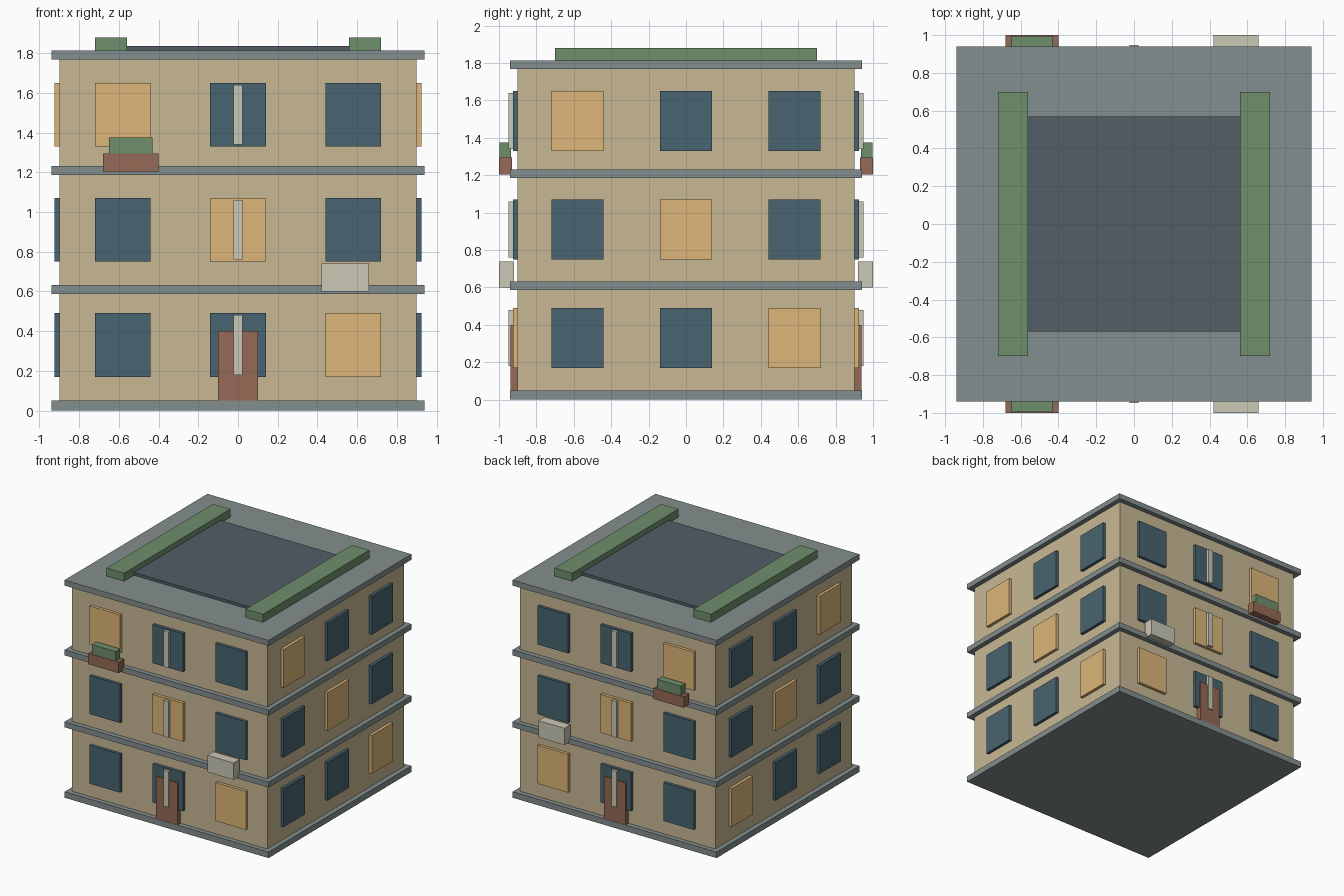
import bpy
import bmesh
from mathutils import Matrix, Vector

if "Cube" in bpy.data.objects:
    bpy.data.objects.remove(bpy.data.objects["Cube"])


def material(name, rgb):
    m = bpy.data.materials.new(name)
    lin = [(c / 255 / 12.92) if c < 11 else ((c / 255 + 0.055) / 1.055) ** 2.4 for c in rgb]
    m.diffuse_color = (*lin, 1)
    m.use_nodes = True
    m.node_tree.nodes["Principled BSDF"].inputs["Base Color"].default_value = m.diffuse_color
    return m


WALL = material("sandstone", (200, 184, 148))
TRIM = material("grey_trim", (132, 142, 142))
DARK = material("dark_glass", (72, 100, 112))
LIT = material("lit_glass", (220, 182, 120))
RED = material("terracotta", (150, 106, 86))
GREEN = material("foliage", (110, 142, 108))
PALE = material("pale_metal", (202, 200, 182))
ROOF = material("roof_felt", (82, 94, 102))


def boxes(name, mat, extents, mirror=None):
    """One object from boxes given as (x0, x1, y0, y1, z0, z1)."""
    bm = bmesh.new()
    for x0, x1, y0, y1, z0, z1 in extents:
        centre = Vector(((x0 + x1) / 2, (y0 + y1) / 2, (z0 + z1) / 2))
        size = Matrix.Diagonal((x1 - x0, y1 - y0, z1 - z0, 1))
        bmesh.ops.create_cube(bm, size=1, matrix=Matrix.Translation(centre) @ size)
    mesh = bpy.data.meshes.new(name)
    bm.to_mesh(mesh)
    bm.free()
    mesh.materials.append(mat)
    ob = bpy.data.objects.new(name, mesh)
    bpy.context.collection.objects.link(ob)
    if mirror:
        mod = ob.modifiers.new("mirror", 'MIRROR')
        mod.use_axis = ('x' in mirror, 'y' in mirror, False)
        mod.use_mirror_merge = False
    return ob


# Main block and floor slabs
boxes("walls", WALL, [(-0.9, 0.9, -0.9, 0.9, 0.02, 1.79)])
for i, z in enumerate((0, 0.587, 1.186, 1.767)):
    h = 0.05 if i == 0 else 0.046
    boxes(f"floor_slab_{i}", TRIM, [(-0.94, 0.94, -0.94, 0.94, z, z + h)])

# Windows: one lit pane per storey on each side, the rest dark
front = {DARK: [], LIT: []}
side = {DARK: [], LIT: []}
for storey in range(3):
    z0 = 0.17 + 0.58 * storey
    for col in range(3):
        c = 0.58 * (col - 1)
        mat = LIT if col == 2 - storey else DARK
        front[mat].append((c - 0.14, c + 0.14, -0.925, -0.88, z0, z0 + 0.32))
        side[mat].append((0.88, 0.925, c - 0.14, c + 0.14, z0, z0 + 0.32))
for mat, label in ((DARK, "dark"), (LIT, "lit")):
    boxes(f"front_back_windows_{label}", mat, front[mat], 'y')
    boxes(f"side_windows_{label}", mat, side[mat], 'x')

# Centre mullions and entrance doors
boxes("mullions", PALE, [(-0.023, 0.023, -0.948, -0.915, 0.18 + 0.58 * i, 0.48 + 0.58 * i)
                         for i in range(3)], 'y')
boxes("doors", RED, [(-0.1, 0.1, -0.938, -0.89, 0.04, 0.4)], 'y')

# Window planters and air conditioners
boxes("window_planters", RED, [(-0.68, -0.4, -1.0, -0.93, 1.205, 1.295)], 'y')
boxes("window_plants", GREEN, [(-0.65, -0.43, -0.996, -0.936, 1.285, 1.375)], 'y')
boxes("air_conditioners", PALE, [(0.42, 0.66, -1.0, -0.92, 0.6, 0.74)], 'y')

# Roof deck and hedges
boxes("roof_deck", ROOF, [(-0.57, 0.57, -0.57, 0.57, 1.80, 1.836)])
boxes("roof_hedges", GREEN, [(0.56, 0.72, -0.7, 0.7, 1.80, 1.88)], 'x')
